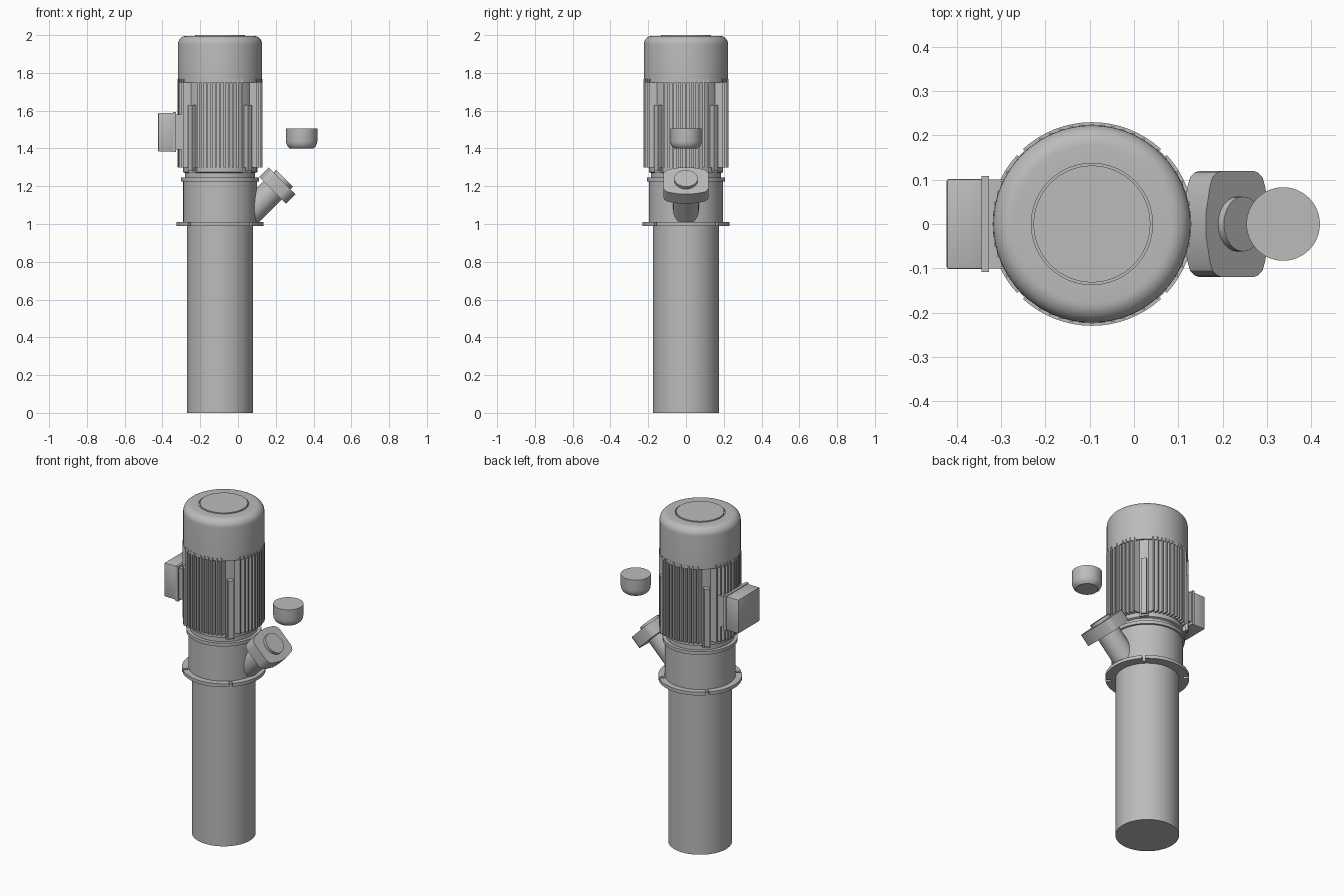
import bpy
import bmesh
from math import sin, cos, pi, radians, sqrt, asin
from mathutils import Matrix, Vector

cube = bpy.data.objects.get("Cube")
if cube:
    bpy.data.objects.remove(cube, do_unlink=True)

AXIS = -0.095  # x of the pump's vertical centre line
SEG = 64

grey = bpy.data.materials.new("machine grey")
grey.use_nodes = True
colour = (0.5, 0.5, 0.5, 1)
grey.diffuse_color = colour
grey.node_tree.nodes["Principled BSDF"].inputs["Base Color"].default_value = colour


def finish(name, bm, matrix=Matrix(), smooth=True):
    bmesh.ops.recalc_face_normals(bm, faces=bm.faces)
    mesh = bpy.data.meshes.new(name)
    bm.to_mesh(mesh)
    bm.free()
    mesh.transform(matrix)
    mesh.materials.append(grey)
    obj = bpy.data.objects.new(name, mesh)
    bpy.context.collection.objects.link(obj)
    if smooth:
        bpy.ops.object.select_all(action="DESELECT")
        obj.select_set(True)
        bpy.context.view_layer.objects.active = obj
        bpy.ops.object.shade_smooth_by_angle(angle=radians(30))
    return obj


def lathe(name, profile, matrix, seg=SEG):
    """Spin a closed (radius, height) profile that starts and ends on the axis."""
    bm = bmesh.new()
    verts = [bm.verts.new((r, 0, z)) for r, z in profile]
    edges = [bm.edges.new(pair) for pair in zip(verts, verts[1:])]
    bmesh.ops.spin(bm, geom=verts + edges, axis=(0, 0, 1), cent=(0, 0, 0),
                   angle=2 * pi, steps=seg, use_merge=True)
    bmesh.ops.remove_doubles(bm, verts=bm.verts, dist=1e-5)
    return finish(name, bm, matrix)


def prism(name, outline, z0, z1, matrix):
    """Extrude a flat outline from z0 to z1."""
    bm = bmesh.new()
    face = bm.faces.new([bm.verts.new((x, y, z0)) for x, y in outline])
    out = bmesh.ops.extrude_face_region(bm, geom=[face])
    moved = [v for v in out["geom"] if isinstance(v, bmesh.types.BMVert)]
    bmesh.ops.translate(bm, verts=moved, vec=(0, 0, z1 - z0))
    return finish(name, bm, matrix)


def add_box(bm, lo, hi, turn=Matrix()):
    lo, hi = Vector(lo), Vector(hi)
    size = Matrix.Diagonal((*(hi - lo), 1))
    bmesh.ops.create_cube(bm, size=1, matrix=turn @ Matrix.Translation((lo + hi) / 2) @ size)


def box(name, lo, hi, bevel=0):
    bm = bmesh.new()
    add_box(bm, lo, hi)
    if bevel:
        bmesh.ops.bevel(bm, geom=list(bm.edges), offset=bevel, segments=2,
                        profile=0.5, affect="EDGES")
    return finish(name, bm)


centre = Matrix.Translation((AXIS, 0, 0))

# Immersion tube
lathe("pump_tube", [(0, 0), (0.175, 0), (0.175, 1), (0, 1)], centre)

# Mounting flange with four open bolt slots on the diagonals
FLANGE_R, SLOT_HALF, SLOT_IN = 0.23, 0.009, 0.2
outline = []
slot_angle = asin(SLOT_HALF / FLANGE_R)
for quarter in range(4):
    mid = pi / 4 + quarter * pi / 2
    for r, side in ((FLANGE_R, -1), (SLOT_IN, -1), (SLOT_IN, 1), (FLANGE_R, 1)):
        along = sqrt(r * r - SLOT_HALF ** 2)
        across = side * SLOT_HALF
        outline.append((along * cos(mid) - across * sin(mid),
                        along * sin(mid) + across * cos(mid)))
    steps = 16
    span = pi / 2 - 2 * slot_angle
    for i in range(1, steps):
        a = mid + slot_angle + span * i / steps
        outline.append((FLANGE_R * cos(a), FLANGE_R * sin(a)))
prism("mounting_flange", outline, 0.99, 1.01, centre)

# Lantern housing between the flange and the motor, with its collars
lathe("lantern_housing", [(0, 1.0), (0.195, 1.0), (0.195, 1.225), (0.206, 1.225),
                          (0.206, 1.245), (0.186, 1.245), (0.186, 1.27),
                          (0.197, 1.275), (0.197, 1.3), (0, 1.3)], centre)

# Motor core
lathe("motor_core", [(0, 1.29), (0.196, 1.29), (0.196, 1.77), (0, 1.77)], centre)

# Parallel cooling fins in four groups
bm = bmesh.new()
for quarter in range(4):
    turn = centre @ Matrix.Rotation(quarter * pi / 2, 4, "Z")
    for i in range(-5, 6):
        offset = i * 0.023
        tip = sqrt(0.225 ** 2 - offset ** 2)
        add_box(bm, (0.14, offset - 0.005, 1.3), (tip, offset + 0.005, 1.768), turn)
finish("cooling_fins", bm, smooth=False)

# Diagonal tie bars with small feet
bm = bmesh.new()
for quarter in range(4):
    turn = centre @ Matrix.Rotation(pi / 4 + quarter * pi / 2, 4, "Z")
    add_box(bm, (0.18, -0.016, 1.28), (0.225, 0.016, 1.63), turn)
    add_box(bm, (0.17, -0.024, 1.27), (0.212, 0.024, 1.3), turn)
finish("tie_bars", bm, smooth=False)

# Fan cowl with rounded shoulder and a grooved centre plate
R, TOP, ROUND = 0.223, 1.996, 0.045
shoulder = [(R - ROUND + ROUND * cos(a), TOP - ROUND + ROUND * sin(a))
            for a in (i * pi / 16 for i in range(9))]
lathe("fan_cowl", [(0, 1.77), (0.215, 1.77), (0.215, 1.75), (R, 1.75)] + shoulder +
      [(0.137, TOP), (0.137, 1.985), (0.132, 1.985), (0.132, 2.0), (0, 2.0)], centre)

# Terminal box
box("terminal_box_neck", (-0.335, -0.1, 1.395), (-0.25, 0.1, 1.58))
box("terminal_box_rim", (-0.344, -0.108, 1.38), (-0.327, 0.108, 1.592))
box("terminal_box_cover", (-0.423, -0.102, 1.383), (-0.34, 0.102, 1.588), 0.005)

# Outlet branch: local z runs up and outward at 45 degrees
branch = Matrix.Translation((0.055, 0, 1.05)) @ Matrix.Rotation(pi / 4, 4, "Y")
FACE = 0.253  # distance of the flange face along the branch
lathe("outlet_pipe", [(0, 0), (0.068, 0), (0.068, 0.2), (0, 0.2)], branch, 24)

corner = [(0.1, 0.03), (0.088, 0.085), (0.08, 0.105), (0.066, 0.116), (0.05, 0.12)]
half = corner + [(-u, v) for u, v in reversed(corner)]
prism("outlet_flange", half + [(u, -v) for u, v in reversed(half)],
      FACE - 0.072, FACE, branch)
lathe("outlet_face", [(0, FACE - 0.01), (0.062, FACE - 0.01), (0.062, FACE + 0.018),
                      (0, FACE + 0.018)], branch, 24)

# Separate plug beside the motor
lathe("plug", [(0, 1.4), (0.062, 1.4), (0.074, 1.41), (0.081, 1.425), (0.083, 1.44),
               (0.083, 1.505), (0, 1.505)], Matrix.Translation((0.337, 0, 0)), 48)
